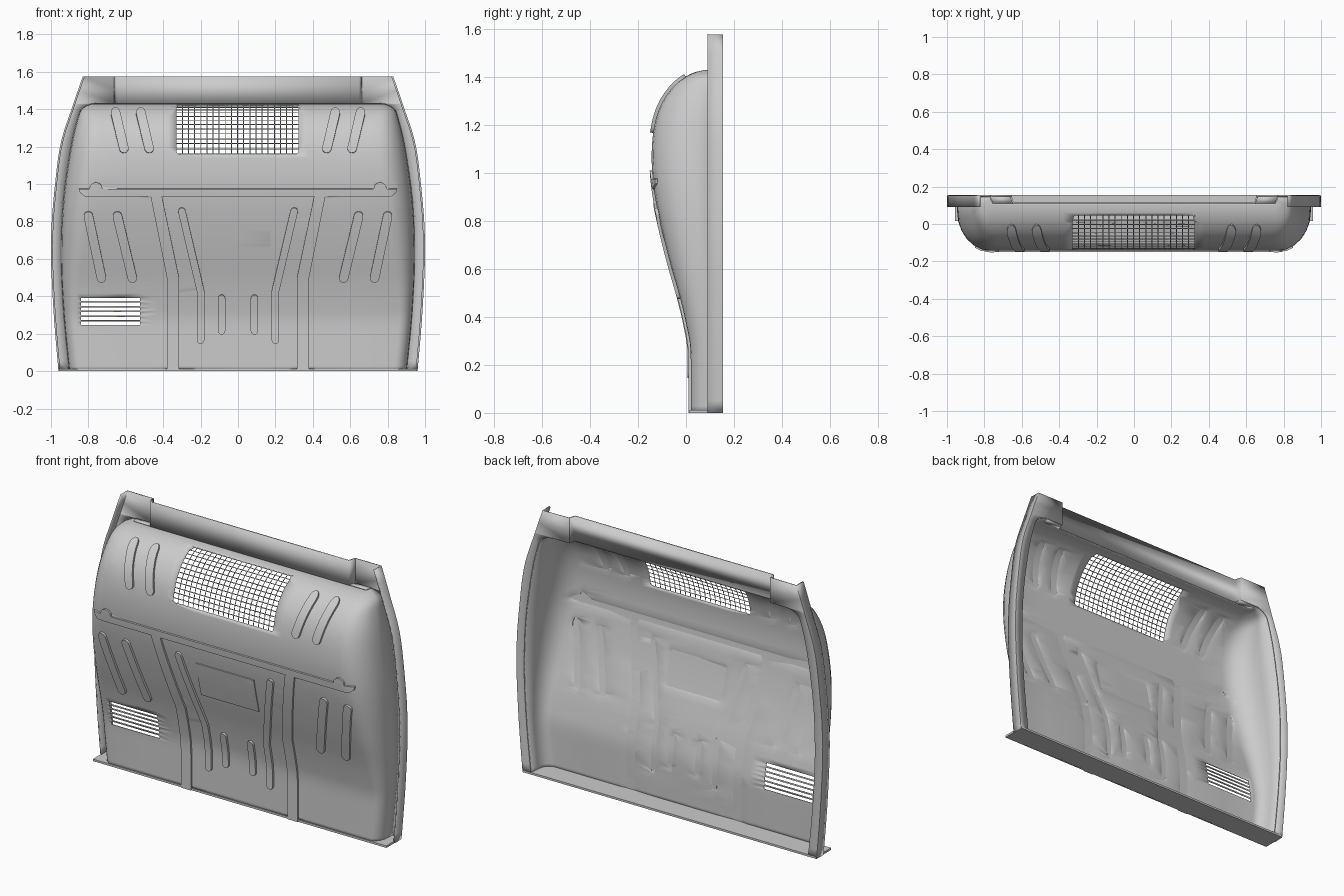
import bpy, bmesh, math
from mathutils import Vector

if "Cube" in bpy.data.objects:
    bpy.data.objects.remove(bpy.data.objects["Cube"])

BACK, TOP, RIM = 0.15, 1.575, 1.43


def smooth(pts, n=4):
    """Catmull-Rom curve through 2D points."""
    out = []
    for i in range(len(pts) - 1):
        p0, p1, p2, p3 = (Vector(pts[min(max(i + k, 0), len(pts) - 1)]) for k in (-1, 0, 1, 2))
        for s in range(n):
            t = s / n
            out.append(0.5 * (2 * p1 + (p2 - p0) * t + (2 * p0 - 5 * p1 + 4 * p2 - p3) * t * t
                              + (3 * p1 - p0 - 3 * p2 + p3) * t ** 3))
    return out + [Vector(pts[-1])]


def interp(table, z):
    for a, b in zip(table, table[1:]):
        if z <= b[0]:
            t = max(0, (z - a[0]) / max(b[0] - a[0], 1e-6))
            return a[1] + (b[1] - a[1]) * t
    return table[-1][1]


# curves as (height, value): front profile, shell half width, frame half width
PROFILE = smooth([(0, .02), (.15, .02), (.27, .018), (.36, .003), (.48, -.025), (.62, -.065),
                  (.78, -.105), (.92, -.132), (1.05, -.143), (1.17, -.136), (1.27, -.11),
                  (1.35, -.06), (1.40, 0), (1.424, .06), (RIM, .11)])
SHELL_W = smooth([(0, .906), (.3, .935), (.6, .95), (.9, .94), (1.19, .90), (1.35, .862),
                  (1.40, .84), (1.424, .80), (RIM, .77)])
FRAME_W = smooth([(0, .955), (.3, .98), (.6, .995), (.75, .993), (.9, .983), (1.2, .947),
                  (1.4, .885), (TOP, .825)])


def sheet_bm(rows):
    bm = bmesh.new()
    grid = [[bm.verts.new(p) for p in r] for r in rows]
    for a, b in zip(grid, grid[1:]):
        for j in range(len(a) - 1):
            bm.faces.new((a[j], a[j + 1], b[j + 1], b[j]))
    return bm


def finish(name, bm, thick=0, offset=0.0, mirror=False, smooth_deg=30):
    me = bpy.data.meshes.new(name)
    bm.to_mesh(me)
    bm.free()
    ob = bpy.data.objects.new(name, me)
    bpy.context.collection.objects.link(ob)
    bpy.ops.object.select_all(action='DESELECT')
    ob.select_set(True)
    bpy.context.view_layer.objects.active = ob
    bpy.ops.object.shade_smooth_by_angle(angle=math.radians(smooth_deg))
    if thick:
        m = ob.modifiers.new("thickness", 'SOLIDIFY')
        m.thickness, m.offset = thick, offset
    if mirror:
        ob.modifiers.new("mirror", 'MIRROR')
    return ob


# --- outlines drawn in the front (x, z) plane ---
def stadium(x0, z0, x1, z1, r):
    a = math.atan2(z1 - z0, x1 - x0)
    pts = []
    for cx, cz, start in ((x1, z1, a - math.pi / 2), (x0, z0, a + math.pi / 2)):
        pts += [(cx + r * math.cos(start + math.pi * k / 6),
                 cz + r * math.sin(start + math.pi * k / 6)) for k in range(7)]
    return pts


def box(x0, x1, z0, z1, c=0.0):
    if not c:
        return [(x0, z0), (x1, z0), (x1, z1), (x0, z1)]
    return [(x0 + c, z0), (x1 - c, z0), (x1, z0 + c), (x1, z1 - c),
            (x1 - c, z1), (x0 + c, z1), (x0, z1 - c), (x0, z0 + c)]


def both(polys):
    return polys + [[(-x, z) for x, z in p] for p in polys]


def planes(poly):
    """Edge planes of a convex outline with outward normals."""
    area = sum(a[0] * b[1] - b[0] * a[1] for a, b in zip(poly, poly[1:] + poly[:1]))
    if area < 0:
        poly = poly[::-1]
    return [(Vector((a[0], 0, a[1])), Vector((b[1] - a[1], 0, a[0] - b[0])).normalized())
            for a, b in zip(poly, poly[1:] + poly[:1])]


def cut(bm, poly):
    """Score a convex outline into the sheet."""
    lo = [min(p[k] for p in poly) for k in (0, 1)]
    hi = [max(p[k] for p in poly) for k in (0, 1)]
    faces = []
    for f in bm.faces:
        xs = [v.co.x for v in f.verts]
        zs = [v.co.z for v in f.verts]
        if min(xs) < hi[0] and max(xs) > lo[0] and min(zs) < hi[1] and max(zs) > lo[1]:
            faces.append(f)
    for co, no in planes(poly):
        if not faces:
            return
        geom = list({e for f in faces for e in (*f.verts, *f.edges, f)})
        res = bmesh.ops.bisect_plane(bm, geom=geom, dist=1e-5, plane_co=co, plane_no=no)
        faces = [f for f in res['geom'] if isinstance(f, bmesh.types.BMFace)
                 and (f.calc_center_median() - co).dot(no) < 0]


def inside(bm, polys):
    sets = [planes(p) for p in polys]
    found = []
    for f in bm.faces:
        c = f.calc_center_median()
        if any(all((c - co).dot(no) < -1e-5 for co, no in s) for s in sets):
            found.append(f)
    return found


def emboss(bm, polys, height):
    res = bmesh.ops.extrude_face_region(bm, geom=inside(bm, polys))
    for v in res['geom']:
        if isinstance(v, bmesh.types.BMVert):
            z = v.co.z
            slope = (interp(PROFILE, z + .004) - interp(PROFILE, z - .004)) / .008
            v.co += Vector((0, -1, slope)).normalized() * height


# --- bulged shell: rounded cross-section swept up the profile ---
rows = []
for z, y in PROFILE:
    w, d = interp(SHELL_W, z), BACK - y
    rx, ry = .5 * d, .6 * d
    half = [(w, BACK)]
    for k in range(7):
        a = math.pi / 2 * k / 6
        half.append((w - .005 - rx * (1 - math.cos(a)), y + ry * (1 - math.sin(a))))
    flat = half[-1][0]
    mid = [(flat * (k / 4 - 1), y) for k in range(1, 8)]
    sec = [(-x, yy) for x, yy in half] + mid + half[::-1]
    rows.append([(x, yy, z) for x, yy in sec])
shell = sheet_bm(rows)

beads = both([stadium(.80, .83, .73, .50, .025), stadium(.645, .83, .565, .50, .025),
              stadium(.655, 1.375, .61, 1.19, .025), stadium(.52, 1.375, .475, 1.19, .025),
              stadium(.30, .855, .20, .43, .02), stadium(.20, .43, .20, .165, .02),
              stadium(.088, .215, .088, .39, .02)])
ridges = [[(-.82, .935), (.82, .935), (.845, .955), (.85, .975), (-.85, .975), (-.845, .955)]]
ridges += both([[(.41, .95), (.47, .95), (.38, .5), (.315, .5)],
                box(.315, .38, -.01, .5),
                [(.76 + .035 * math.cos(math.pi * k / 6), .975 + .035 * math.sin(math.pi * k / 6))
                 for k in range(7)]])
plate = [box(-.19, .187, .63, .835)]
window = [box(-.33, .325, 1.16, 1.42, .012)]
slots = [box(-.84, -.525, .246 + .0255 * k, .264 + .0255 * k) for k in range(6)]

for p in beads + ridges + plate + window + slots:
    cut(shell, p)
bmesh.ops.delete(shell, geom=inside(shell, window + slots), context='FACES')
emboss(shell, beads, .013)
emboss(shell, ridges, .010)
emboss(shell, plate, .005)
finish("bulged_shell", shell, .005, -1.0)

# --- wire mesh in the window, spaced evenly along the curve ---
path = [Vector((z, interp(PROFILE, z))) for z in (1.16 + .26 * k / 200 for k in range(201))]
lengths = [0]
for a, b in zip(path, path[1:]):
    lengths.append(lengths[-1] + (b - a).length)
rows = []
for i in range(13):
    k = min(range(201), key=lambda n: abs(lengths[n] - lengths[-1] * i / 12))
    rows.append([(-.33 + .655 * j / 20, path[k][1] + .003, path[k][0]) for j in range(21)])
mesh_ob = finish("window_mesh", sheet_bm(rows))
wire = mesh_ob.modifiers.new("wires", 'WIREFRAME')
wire.thickness = .005

# --- side frame: rear flange with a forward-turned outer wall ---
levels = [z for z, _ in SHELL_W] + [RIM + .001, 1.5, TOP]
rows = []
for z in levels:
    inner = interp(SHELL_W, z) if z <= RIM else .655
    W = interp(FRAME_W, z)
    rows.append([(inner, BACK, z), (W, BACK, z), (W, .09, z)])
finish("side_frame", sheet_bm(rows), .01, 0, True)

# --- top rail stepped forward between the flanges ---
rail = [(-.66, BACK), (-.645, .11), (.645, .11), (.66, BACK)]
finish("top_rail", sheet_bm([[(x, y, z) for x, y in rail] for z in (RIM, TOP)]), .01)
ledge = sheet_bm([[(.645, .11, RIM), (.655, BACK, RIM)], [(.755, .11, RIM), (.77, BACK, RIM)]])
finish("rail_corner_ledge", ledge, .006, 0, True)

# --- bottom lip ---
lip = bmesh.new()
bmesh.ops.create_cube(lip, size=1)
for v in lip.verts:
    v.co = (v.co.x * 1.914, .085 + v.co.y * .14, .006 + v.co.z * .012)
finish("bottom_lip", lip)
